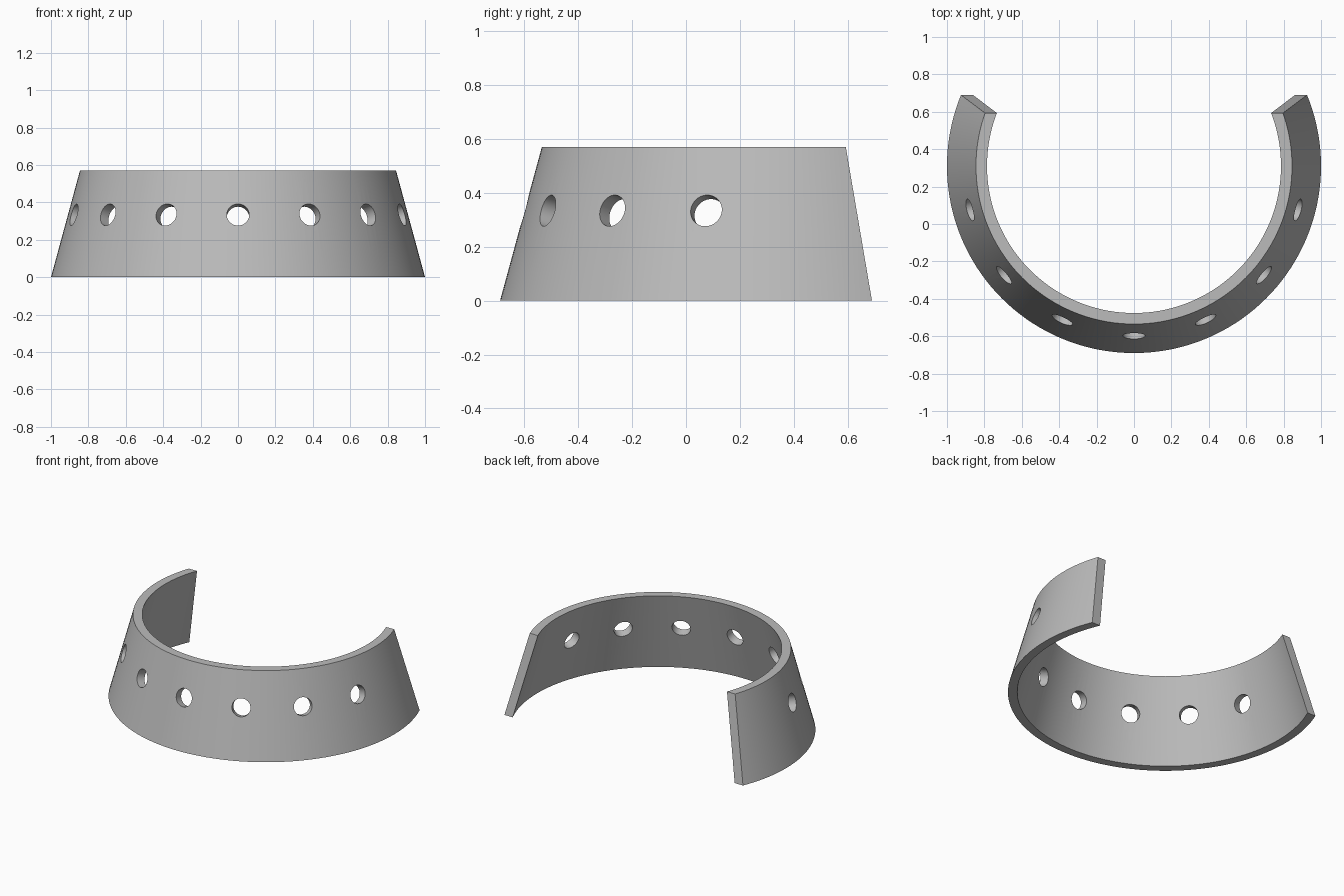
import bpy, bmesh
from math import pi, radians, sin, cos, atan2
from mathutils import Vector, Matrix

cube = bpy.data.objects.get("Cube")
if cube:
    bpy.data.objects.remove(cube, do_unlink=True)

HEIGHT, CENTRE_Y, WALL = 0.57, 0.31, 0.059
R_BOTTOM, R_TOP = 1.0, 0.845
SEGMENTS = 144
HOLE_Z, HOLE_R, HOLE_STEP = 0.334, 0.06, 25

grey = bpy.data.materials.new("plain grey")
grey.use_nodes = True
colour = (0.5, 0.5, 0.5, 1)
grey.diffuse_color = colour
grey.node_tree.nodes["Principled BSDF"].inputs["Base Color"].default_value = colour


def add_object(name, bm):
    bmesh.ops.recalc_face_normals(bm, faces=bm.faces)
    mesh = bpy.data.meshes.new(name)
    bm.to_mesh(mesh)
    bm.free()
    mesh.materials.append(grey)
    obj = bpy.data.objects.new(name, mesh)
    bpy.context.collection.objects.link(obj)
    return obj


# Conical collar: a slanted wall section swept round the axis
bm = bmesh.new()
section = [(R_BOTTOM, 0), (R_TOP, HEIGHT), (R_TOP - WALL, HEIGHT), (R_BOTTOM - WALL, 0)]
verts = [bm.verts.new((0, CENTRE_Y - r, z)) for r, z in section]
edges = [bm.edges.new((verts[i], verts[(i + 1) % 4])) for i in range(4)]
bmesh.ops.spin(bm, geom=verts + edges, cent=(0, CENTRE_Y, 0), axis=(0, 0, 1),
               angle=2 * pi, steps=SEGMENTS, use_merge=True)
bmesh.ops.remove_doubles(bm, verts=bm.verts, dist=0.0005)

# Back opening: a leaning plane trims both ends
low, high = Vector((0, 0.69, 0)), Vector((0, 0.593, HEIGHT))
lean = high - low
normal = Vector((0, lean.z, -lean.y))
bmesh.ops.bisect_plane(bm, geom=bm.verts[:] + bm.edges[:] + bm.faces[:],
                       plane_co=low, plane_no=normal, clear_outer=True)
bmesh.ops.holes_fill(bm, edges=[e for e in bm.edges if e.is_boundary], sides=0)
collar = add_object("collar", bm)

# Round holes drilled square to the slanted wall
bm = bmesh.new()
slope = atan2(R_BOTTOM - R_TOP, HEIGHT)
radius = R_BOTTOM + (R_TOP - R_BOTTOM) * HOLE_Z / HEIGHT
for i in range(-3, 4):
    a = radians(i * HOLE_STEP)
    out = Vector((sin(a) * cos(slope), -cos(a) * cos(slope), sin(slope)))
    place = Vector((radius * sin(a), CENTRE_Y - radius * cos(a), HOLE_Z))
    turn = out.to_track_quat("Z", "Y").to_matrix().to_4x4()
    bmesh.ops.create_cone(bm, cap_ends=True, segments=40, radius1=HOLE_R, radius2=HOLE_R,
                          depth=0.3, matrix=Matrix.Translation(place) @ turn)
cutter = add_object("hole_cutter", bm)
cutter.hide_render = True

# Cut the holes, then keep the rims crisp and the wall smooth
drill = collar.modifiers.new("holes", "BOOLEAN")
drill.operation = "DIFFERENCE"
drill.solver = "EXACT"
drill.object = cutter
bpy.ops.object.select_all(action="DESELECT")
collar.select_set(True)
bpy.context.view_layer.objects.active = collar
bpy.ops.object.modifier_apply(modifier=drill.name)
bpy.data.objects.remove(cutter, do_unlink=True)
bpy.ops.object.shade_smooth_by_angle(angle=radians(30))
